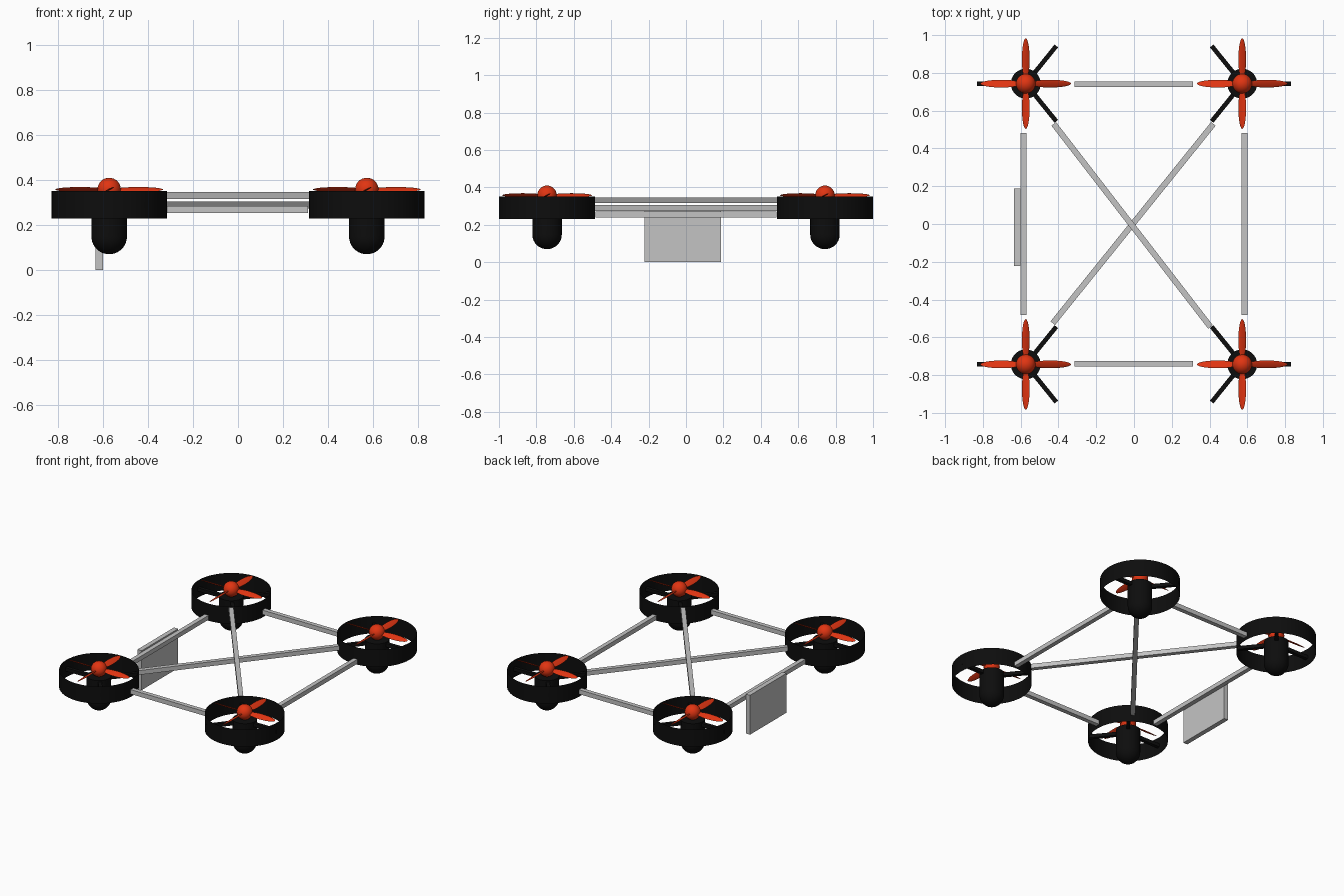
import bpy, bmesh, math
from mathutils import Matrix, Vector

old = bpy.data.objects.get("Cube")
if old:
    bpy.data.objects.remove(old)


def material(name, rgb):
    m = bpy.data.materials.new(name)
    m.use_nodes = True
    m.diffuse_color = (*rgb, 1)
    m.node_tree.nodes["Principled BSDF"].inputs["Base Color"].default_value = (*rgb, 1)
    return m


BLACK = material("matte black", (0.004, 0.004, 0.004))
RED = material("propeller red", (0.75, 0.035, 0.006))
GREY = material("frame grey", (0.55, 0.55, 0.55))


def finish(name, bm, mat, smooth=False):
    mesh = bpy.data.meshes.new(name)
    bm.to_mesh(mesh)
    bm.free()
    mesh.materials.append(mat)
    if smooth:
        mesh.shade_smooth()
        mesh.set_sharp_from_angle(angle=math.radians(40))
    ob = bpy.data.objects.new(name, mesh)
    bpy.context.collection.objects.link(ob)
    return ob


def box(name, centre, size, mat):
    bm = bmesh.new()
    bmesh.ops.create_cube(bm, size=1, matrix=Matrix.Translation(centre) @ Matrix.Diagonal((*size, 1)))
    return finish(name, bm, mat)


def bar(name, a, b, thick, mat):
    """Square bar between two points at the same height."""
    a, b = Vector(a), Vector(b)
    d = b - a
    ob = box(name, (0, 0, 0), (d.length, thick, thick), mat)
    ob.data.transform(Matrix.Translation((a + b) / 2) @ Matrix.Rotation(math.atan2(d.y, d.x), 4, "Z"))
    return ob


def lathe(name, profile, centre, mat, steps=48):
    """Spin a radius/height profile about a vertical axis."""
    bm = bmesh.new()
    verts = [bm.verts.new((r, 0, z)) for r, z in profile]
    edges = [bm.edges.new(p) for p in zip(verts, verts[1:])]
    bmesh.ops.spin(bm, geom=verts + edges, cent=(0, 0, 0), axis=(0, 0, 1),
                   angle=math.tau, steps=steps)
    bmesh.ops.remove_doubles(bm, verts=bm.verts, dist=1e-4)
    bmesh.ops.recalc_face_normals(bm, faces=bm.faces)
    bmesh.ops.translate(bm, verts=bm.verts, vec=centre)
    return finish(name, bm, mat, True)


def propeller(name, centre):
    """Four pitched, flattened blades and a round hub."""
    bm = bmesh.new()
    for i in range(4):
        m = (Matrix.Translation(centre) @ Matrix.Rotation(i * math.pi / 2, 4, "Z")
             @ Matrix.Translation((0.13, 0, 0)) @ Matrix.Rotation(math.radians(27), 4, "X")
             @ Matrix.Diagonal((0.11, 0.023, 0.004, 1)))
        bmesh.ops.create_uvsphere(bm, u_segments=24, v_segments=12, radius=1, matrix=m)
    bmesh.ops.create_uvsphere(bm, u_segments=32, v_segments=16, radius=0.052,
                              matrix=Matrix.Translation(centre))
    return finish(name, bm, RED, True)


# Rotor units
RX, RY, R = 0.573, 0.743, 0.257
POD_R, POD_LOW, POD_TOP = 0.079, 0.07, 0.31
dome = [(POD_R * math.sin(t), POD_LOW + POD_R * (1 - math.cos(t)))
        for t in (i * math.pi / 20 for i in range(11))]
for sx, side in ((-1, "right"), (1, "left")):
    for sy, end in ((-1, "front"), (1, "back")):
        tag = f"{end}_{side}"
        x, y = sx * RX, sy * RY
        lathe(f"guard_ring_{tag}", [(R, 0.23), (R, 0.352)], (x, y, 0), BLACK)
        lathe(f"motor_pod_{tag}", dome + [(POD_R, POD_TOP), (0, POD_TOP)], (x, y, 0), BLACK)
        propeller(f"propeller_{tag}", (x, y, 0.358))
        # Three struts hold the ring to the pod
        for n, ang in enumerate((0, 129, -129)):
            a = math.radians(ang)
            bar(f"ring_strut_{tag}_{n + 1}", (x, y, 0.29),
                (x + sx * R * math.cos(a), y + R * math.sin(a), 0.29), 0.024, BLACK)

# Frame bars
T = 0.031
for s, end, side in ((-1, "front", "right"), (1, "back", "left")):
    bar(f"{end}_bar", (-0.315, s * 0.74, 0.268), (0.312, s * 0.74, 0.268), T, GREY)
    bar(f"{side}_bar", (s * 0.585, -0.483, 0.255), (s * 0.585, 0.483, 0.255), T, GREY)
bar("upper_diagonal_bar", (-0.425, 0.53, 0.331), (0.405, -0.545, 0.331), T, GREY)
bar("lower_diagonal_bar", (-0.43, -0.525, 0.29), (0.42, 0.53, 0.29), T, GREY)

# Side plate
box("side_plate", (-0.618, -0.018, 0.14), (0.033, 0.41, 0.28), GREY)
